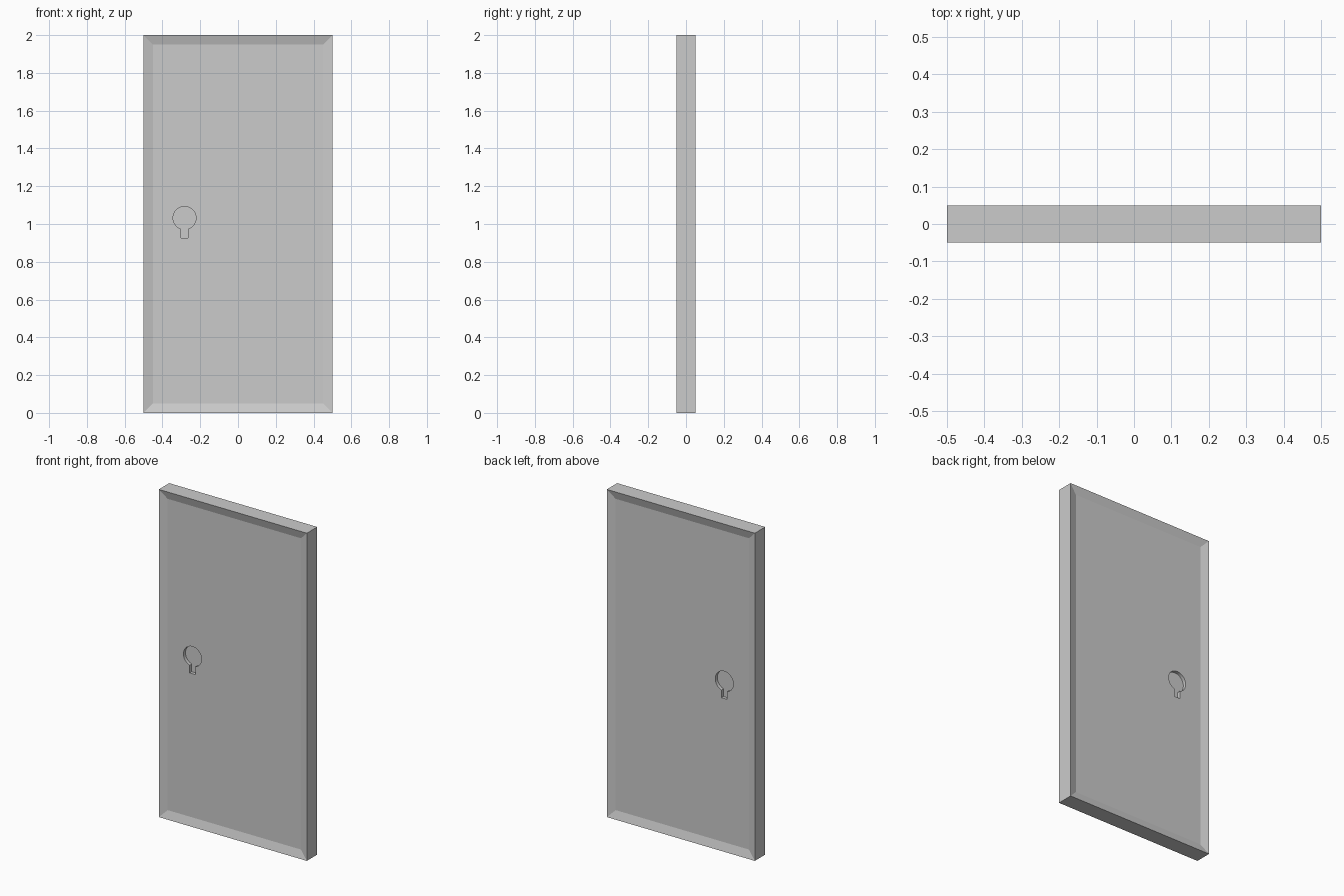
import bpy, bmesh, math

if "Cube" in bpy.data.objects:
    bpy.data.objects.remove(bpy.data.objects["Cube"])

W, H, T = 1.0, 2.0, 0.10        # overall door size
BORDER, RECESS = 0.05, 0.015    # rim width, panel recess
KEY_DEPTH = 0.02                # keyhole pocket depth below the panel


def to_object(bm, name):
    bmesh.ops.recalc_face_normals(bm, faces=bm.faces)
    mesh = bpy.data.meshes.new(name)
    bm.to_mesh(mesh)
    bm.free()
    obj = bpy.data.objects.new(name, mesh)
    bpy.context.collection.objects.link(obj)
    return obj


# Door slab with a raised rim on front and back
bm = bmesh.new()
bmesh.ops.create_cube(bm, size=1)
for v in bm.verts:
    v.co = (v.co.x * W, v.co.y * T, (v.co.z + 0.5) * H)
bm.normal_update()
sides = [f for f in bm.faces if abs(f.normal.y) > 0.9]
bmesh.ops.inset_individual(bm, faces=sides, thickness=BORDER, use_even_offset=True)
for f in sides:
    for v in f.verts:
        v.co.y -= math.copysign(RECESS, v.co.y)
door = to_object(bm, "door")


# Keyhole-shaped cutter: round top with a straight slot below
def keyhole_cutter(name, side):
    cx, cz, r, half, bottom = -0.283, 1.032, 0.061, 0.019, 0.927
    gap = math.asin(half / r)
    n = 40
    pts = [(cx - half, bottom), (cx + half, bottom)]
    for i in range(n + 1):
        a = -math.pi / 2 + gap + (2 * math.pi - 2 * gap) * i / n
        pts.append((cx + r * math.cos(a), cz + r * math.sin(a)))
    inner = T / 2 - RECESS - KEY_DEPTH
    bm = bmesh.new()
    face = bm.faces.new([bm.verts.new((x, side * inner, z)) for x, z in pts])
    ext = bmesh.ops.extrude_face_region(bm, geom=[face], use_keep_orig=True)
    for v in ext["geom"]:
        if isinstance(v, bmesh.types.BMVert):
            v.co.y = side * T
    cutter = to_object(bm, name)
    cutter.hide_render = True
    cutter.hide_viewport = True
    cutter.display_type = 'WIRE'
    return cutter


# Keyhole pockets on both faces
for label, side in (("front", -1), ("back", 1)):
    mod = door.modifiers.new(label + "_keyhole", 'BOOLEAN')
    mod.operation = 'DIFFERENCE'
    mod.solver = 'EXACT'
    mod.object = keyhole_cutter(label + "_keyhole_cutter", side)
